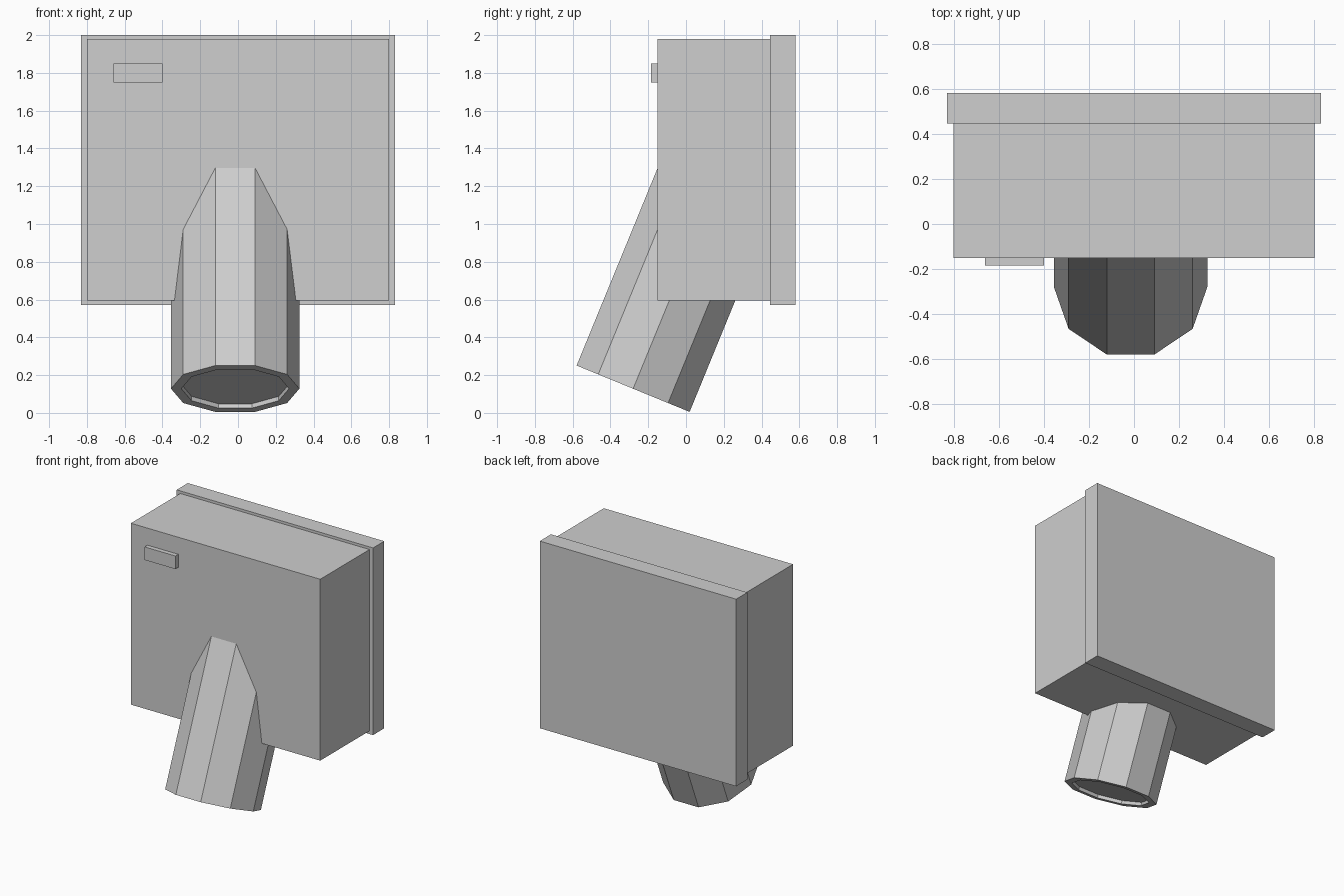
import bpy
import bmesh
import math
from mathutils import Matrix, Vector

cube = bpy.data.objects.get("Cube")
if cube:
    bpy.data.objects.remove(cube, do_unlink=True)

grey = bpy.data.materials.new("light_grey")
grey.use_nodes = True
colour = (0.62, 0.62, 0.62, 1)
grey.diffuse_color = colour
grey.node_tree.nodes["Principled BSDF"].inputs["Base Color"].default_value = colour


def add_object(name, bm):
    bmesh.ops.recalc_face_normals(bm, faces=bm.faces)
    mesh = bpy.data.meshes.new(name)
    bm.to_mesh(mesh)
    bm.free()
    mesh.materials.append(grey)
    obj = bpy.data.objects.new(name, mesh)
    bpy.context.collection.objects.link(obj)
    return obj


def box(name, low, high):
    low, high = Vector(low), Vector(high)
    bm = bmesh.new()
    matrix = Matrix.Translation((low + high) / 2) @ Matrix.Diagonal((*(high - low), 1))
    bmesh.ops.create_cube(bm, size=1, matrix=matrix)
    return add_object(name, bm)


def lathe(name, profile, sides):
    """Faceted solid from (radius, height) rings, capped at both ends."""
    bm = bmesh.new()
    angles = [math.tau * i / sides for i in range(sides)]
    rings = [[bm.verts.new((r * math.cos(a), r * math.sin(a), z)) for a in angles]
             for r, z in profile]
    for a, b in zip(rings, rings[1:]):
        for i in range(sides):
            j = (i + 1) % sides
            bm.faces.new((a[i], a[j], b[j], b[i]))
    bm.faces.new(rings[0])
    bm.faces.new(rings[-1])
    return add_object(name, bm)


# Housing, overhanging back plate and small front button
box("housing", (-0.80, -0.15, 0.594), (0.80, 0.46, 1.98))
box("back_plate", (-0.83, 0.445, 0.57), (0.83, 0.58, 2.0))
box("front_button", (-0.66, -0.185, 1.75), (-0.40, -0.14, 1.85))

# Slanted ten-sided spout with a shallow recess in its lower end
spout = lathe("spout", [(0.34, 1.2), (0.34, 0), (0.285, 0), (0.285, 0.025)], 10)
spout.location = (-0.015, -0.28, 0.128)
spout.rotation_euler.x = math.radians(-22.3)
